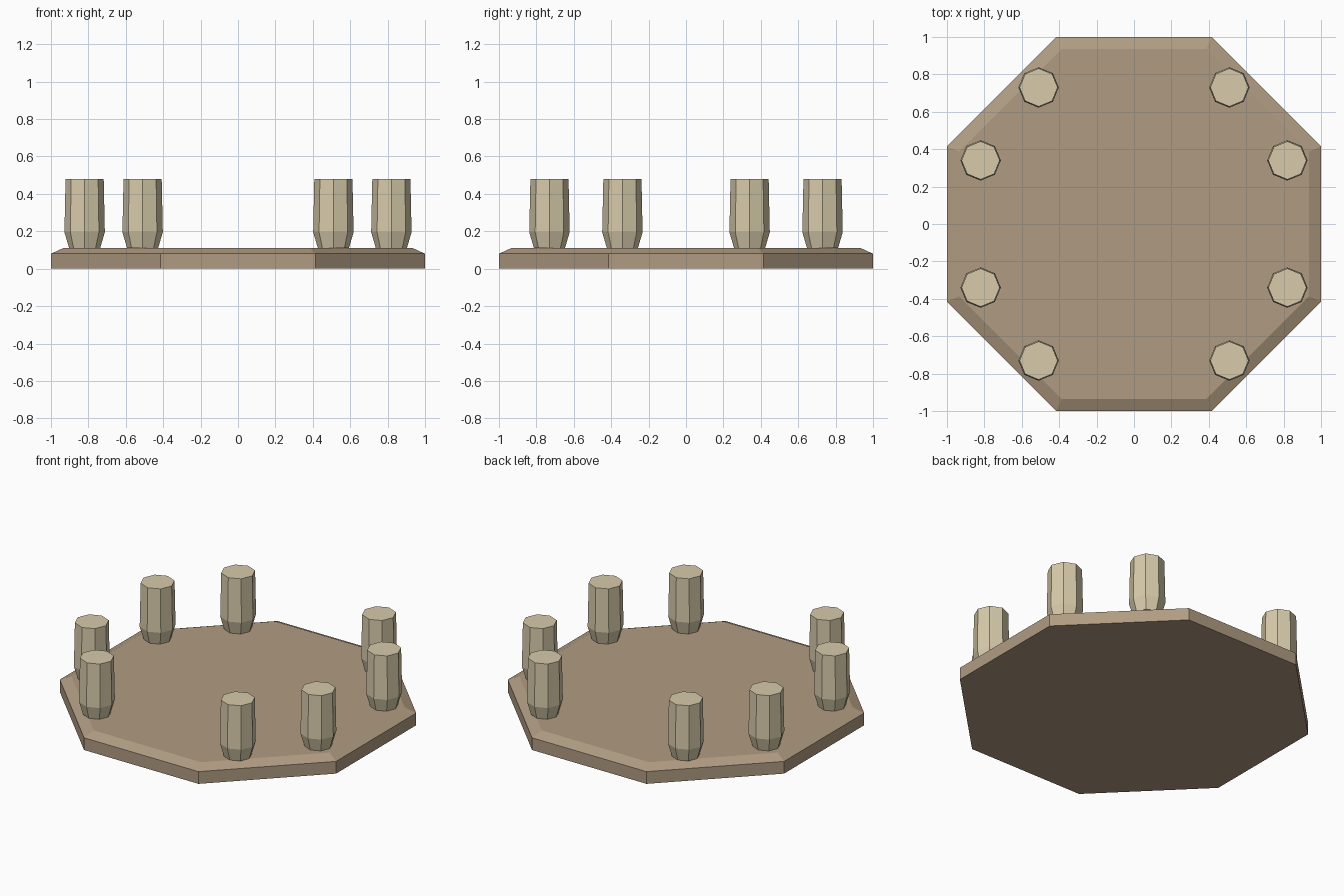
import bpy, bmesh
from math import cos, sin, pi

if "Cube" in bpy.data.objects:
    bpy.data.objects.remove(bpy.data.objects["Cube"])


def make_material(name, rgb):
    mat = bpy.data.materials.new(name)
    mat.use_nodes = True
    mat.diffuse_color = (*rgb, 1)
    mat.node_tree.nodes["Principled BSDF"].inputs["Base Color"].default_value = (*rgb, 1)
    return mat


def octagon_lathe(name, profile, mat, turn=0.0, location=(0, 0, 0)):
    """Stack eight-sided rings of (radius, height) and cap both ends."""
    bm = bmesh.new()
    rings = []
    for r, z in profile:
        angles = [turn + i * pi / 4 for i in range(8)]
        rings.append([bm.verts.new((r * cos(a), r * sin(a), z)) for a in angles])
    for low, high in zip(rings, rings[1:]):
        for i in range(8):
            j = (i + 1) % 8
            bm.faces.new((low[i], low[j], high[j], high[i]))
    bm.faces.new(rings[0][::-1])
    bm.faces.new(rings[-1])
    mesh = bpy.data.meshes.new(name)
    bm.to_mesh(mesh)
    bm.free()
    mesh.materials.append(mat)
    obj = bpy.data.objects.new(name, mesh)
    obj.location = location
    bpy.context.collection.objects.link(obj)
    return obj


slab_brown = make_material("slab_brown", (0.434, 0.332, 0.223))
post_cream = make_material("post_cream", (0.686, 0.597, 0.407))

# Chamfered octagonal slab, flat sides facing the axes
corner = 1 / cos(pi / 8)
octagon_lathe("slab", [(corner, 0), (corner, 0.08), (0.935 * corner, 0.11)],
              slab_brown, turn=pi / 8)

# Eight posts near the rim, mirrored into each quadrant
post_profile = [(0.083, 0.11), (0.108, 0.195), (0.102, 0.48)]
for side, sx in (("left", 1), ("right", -1)):
    for end, sy in (("front", -1), ("back", 1)):
        for place, x, y in (("inner", 0.51, 0.73), ("outer", 0.82, 0.34)):
            octagon_lathe(f"post_{end}_{side}_{place}", post_profile, post_cream,
                          location=(sx * x, sy * y, 0))
